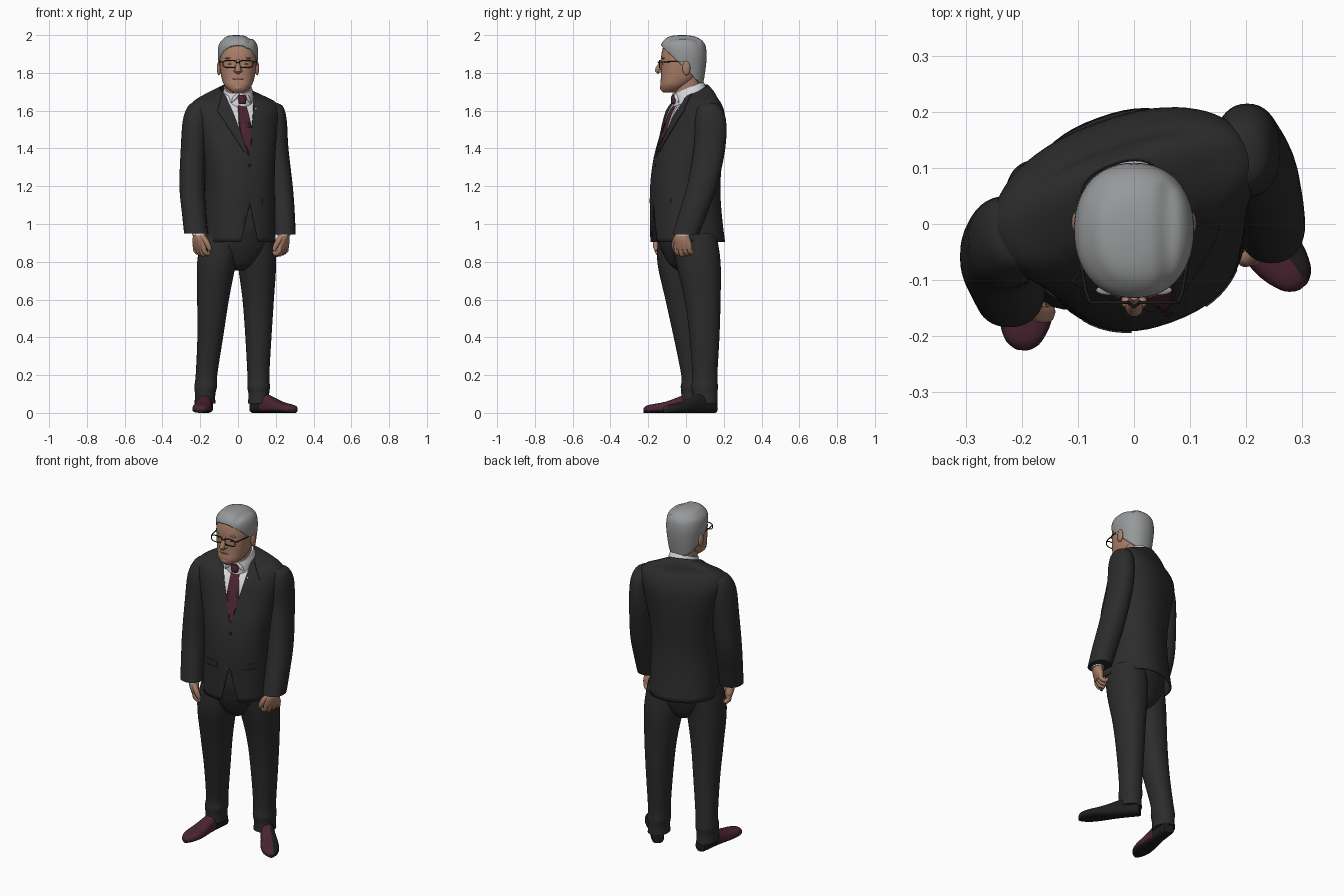
import bpy, bmesh, math
from mathutils import Vector, Matrix

if "Cube" in bpy.data.objects:
    bpy.data.objects.remove(bpy.data.objects["Cube"])

YAW = math.radians(20)   # the torso is turned a little to its left


def material(name, r, g, b):
    m = bpy.data.materials.new(name)
    m.diffuse_color = (r, g, b, 1)
    m.use_nodes = True
    m.node_tree.nodes["Principled BSDF"].inputs["Base Color"].default_value = m.diffuse_color
    return m


SUIT = material("charcoal cloth", .025, .025, .026)
SHIRT = material("white cotton", .72, .72, .74)
TIE = material("burgundy", .07, .018, .032)
SKIN = material("skin", .40, .21, .14)
LIPS = material("lips", .27, .11, .08)
HAIR = material("grey hair", .31, .315, .32)
BLACK = material("black", .014, .012, .012)


def finish(name, bm, mats, rot=0, loc=(0, 0, 0)):
    me = bpy.data.meshes.new(name)
    bmesh.ops.recalc_face_normals(bm, faces=bm.faces[:])
    bm.to_mesh(me)
    bm.free()
    ob = bpy.data.objects.new(name, me)
    for m in mats:
        me.materials.append(m)
    ob.rotation_euler.z = rot
    ob.location = loc
    bpy.context.collection.objects.link(ob)
    return ob


def smooth_rings(rings, steps):
    """Catmull-Rom interpolation between ring parameters."""
    r = [rings[0]] + list(rings) + [rings[-1]]
    out = []
    for i in range(1, len(r) - 2):
        for s in range(steps):
            t = s / steps
            out.append([.5 * (2 * b + (c - a) * t + (2 * a - 5 * b + 4 * c - d) * t * t
                              + (3 * b - a - 3 * c + d) * t ** 3)
                        for a, b, c, d in zip(*r[i - 1:i + 3])])
    return out + [list(rings[-1])]


def power(v, n):
    return math.copysign(abs(v) ** (2 / n), v)


def skin_rings(point, rings, seg, steps, caps=True):
    bm = bmesh.new()
    rows = [[bm.verts.new(point(p, 2 * math.pi * k / seg)) for k in range(seg)]
            for p in smooth_rings(rings, steps)]
    for a, b in zip(rows, rows[1:]):
        for k in range(seg):
            bm.faces.new((a[k], a[(k + 1) % seg], b[(k + 1) % seg], b[k]))
    if caps:
        bm.faces.new(rows[0])
        bm.faces.new(rows[-1])
    return bm


def loft_bm(rings, n=2.2, seg=40, steps=4, caps=True):
    """Rings are (z, centre x, centre y, radius x, radius y, tilt)."""
    def point(p, a):
        y = p[4] * power(math.sin(a), n)
        return p[1] + p[3] * power(math.cos(a), n), p[2] + y, p[0] + p[5] * y
    rings = [tuple(r) + (0,) * (6 - len(r)) for r in rings]
    return skin_rings(point, rings, seg, steps, caps)


def loft(name, mat, rings, rot=0, loc=(0, 0, 0), **kw):
    return finish(name, loft_bm(rings, **kw), [mat], rot, loc)


def ball(name, mat, centre, radii, rot=0):
    bm = bmesh.new()
    bmesh.ops.create_uvsphere(bm, u_segments=20, v_segments=12, radius=1,
                              matrix=Matrix.Translation(centre) @ Matrix.Diagonal((*radii, 1)))
    return finish(name, bm, [mat], rot)


def tube(name, mat, pts, r, closed=False, rot=0, loc=(0, 0, 0)):
    """Points are (x, y, z) or (x, y, z, radius factor)."""
    cu = bpy.data.curves.new(name, 'CURVE')
    cu.dimensions = '3D'
    cu.bevel_depth, cu.bevel_resolution, cu.use_fill_caps = r, 3, True
    sp = cu.splines.new('POLY')
    sp.points.add(len(pts) - 1)
    for q, p in zip(sp.points, pts):
        q.co = (*p[:3], 1)
        q.radius = p[3] if len(p) > 3 else 1
    sp.use_cyclic_u = closed
    tmp = bpy.data.objects.new(name + " path", cu)
    me = bpy.data.meshes.new_from_object(tmp)
    bpy.data.objects.remove(tmp)
    bm = bmesh.new()
    bm.from_mesh(me)
    return finish(name, bm, [mat], rot, loc)


# Jacket: one lofted shell, cut along the shirt, tie, lapel and hem lines
bm = loft_bm([(.905, .004, .008, .193, .192), (1.05, .004, -.002, .188, .184), (1.2, .004, -.006, .183, .18),
              (1.35, .004, .01, .195, .174), (1.48, .002, .036, .218, .156), (1.57, 0, .05, .238, .138),
              (1.625, 0, .052, .24, .114, .06), (1.655, 0, .05, .215, .094, .15), (1.68, 0, .047, .155, .088, .3),
              (1.705, 0, .035, .082, .082, .42)], n=2.35, seg=64, caps=False)


def cut(a, b):
    """Cut along the line a-b, given as (x, z) on the front, and its mirror image."""
    for s in (1, -1):
        no = Vector((b[1] - a[1], 0, s * (a[0] - b[0])))
        bmesh.ops.bisect_plane(bm, geom=bm.verts[:] + bm.edges[:] + bm.faces[:],
                               plane_co=(s * a[0], 0, a[1]), plane_no=no)


def front(test):
    out = []
    for f in bm.faces:
        c = f.calc_center_median()
        if c.y < .01 and test(abs(c.x), c.z):
            out.append(f)
    return out


def raise_faces(faces, d):
    geo = bmesh.ops.extrude_face_region(bm, geom=faces)["geom"]
    bmesh.ops.translate(bm, verts=[g for g in geo if isinstance(g, bmesh.types.BMVert)], vec=(0, -d, 0))


def opening(x, z):
    return z > 1.36 and x < .085 * (z - 1.36) / .35


def tie_half(z):
    return .02 + .026 * (1.66 - z) / .26


def lapel(x, z):
    edge = .14 * (z - 1.34) / .26 if z < 1.6 else .14 - .055 * (z - 1.6) / .1
    return z > 1.37 and x < edge and not opening(x, z)


for line in (((0, 1.36), (.085, 1.71)), ((.02, 1.66), (.046, 1.4)), ((0, 1.34), (.14, 1.6)),
             ((.14, 1.6), (.085, 1.7)), ((0, 1.11), (.05, .9)), ((.07, 1), (.07, 1.2)),
             ((.145, 1), (.145, 1.2)), ((0, 1.11), (1, 1.11)), ((0, 1.135), (1, 1.135))):
    cut(*line)
for f in front(opening):
    f.material_index = 1
for f in front(lambda x, z: opening(x, z) and x < tie_half(z)):
    f.material_index = 2
raise_faces(front(lambda x, z: opening(x, z) and x < tie_half(z)), .008)
raise_faces(front(lapel), .005)
raise_faces(front(lambda x, z: .07 < x < .145 and 1.11 < z < 1.135), .003)
bmesh.ops.delete(bm, geom=front(lambda x, z: z < 1.11 and x < .05 * (1.11 - z) / .21), context='FACES')
jacket = finish("jacket", bm, [SUIT, SHIRT, TIE], YAW)
mod = jacket.modifiers.new("cloth thickness", 'SOLIDIFY')
mod.thickness, mod.offset = .008, -1
ball("jacket_button", BLACK, (.002, -.171, 1.31), (.008, .005, .008), YAW)
ball("lapel_pin", SHIRT, (.075, -.072, 1.61), (.006, .006, .006), YAW)

# Collar, neck and tie knot
loft("shirt_collar", SHIRT, [(1.655, 0, .024, .082, .09, .4), (1.69, 0, .02, .08, .086, .4),
                             (1.722, 0, .014, .073, .078, .42)])
loft("neck", SKIN, [(1.66, 0, .012, .066, .07), (1.72, 0, .008, .066, .07), (1.80, 0, .005, .07, .075)])
loft("tie_knot", TIE, [(1.635, 0, -.064, .017, .014), (1.65, 0, -.066, .021, .017),
                       (1.682, 0, -.06, .026, .017)], rot=YAW, seg=16)
for s in (-1, 1):
    tube("collar_wing", SHIRT, [(s * .014, -.063, 1.69, .7), (s * .036, -.062, 1.668, 1.2),
                                (s * .055, -.056, 1.642, .3)], .009, rot=YAW * .8)

# Trousers: hips and two legs
loft("trouser_hips", SUIT, [(.755, 0, .015, .035, .06), (.79, 0, .012, .09, .1), (.86, 0, .008, .16, .13),
                            (.92, 0, .006, .18, .145), (1.0, 0, .003, .176, .155), (1.15, 0, 0, .16, .14)], rot=YAW)
loft("trouser_leg_right", SUIT, [(.95, -.09, -.025, .1, .12), (.8, -.113, -.035, .103, .117),
                                 (.6, -.132, -.015, .084, .094), (.4, -.147, .012, .068, .077),
                                 (.2, -.167, .04, .057, .065), (.14, -.171, .042, .06, .07),
                                 (.1, -.174, .042, .054, .067), (.05, -.175, .044, .055, .07)])
loft("trouser_leg_left", SUIT, [(.95, .09, .04, .1, .12), (.8, .1, .064, .102, .119),
                                (.6, .107, .088, .083, .095), (.4, .108, .098, .069, .079),
                                (.2, .108, .1, .058, .066), (.14, .109, .099, .06, .07),
                                (.1, .11, .1, .055, .066), (.05, .11, .1, .057, .067)])


# Shoes: sections along the foot, flat below and rounded above
def shoe(name, heel, toe, start, edge):
    d = Vector((toe[0] - heel[0], toe[1] - heel[1], 0))
    size = d.length / .33
    d.normalize()
    side = Vector((-d.y, d.x, 0))

    def point(p, a):
        z = p[2] * (.5 + .5 * power(math.sin(a), 3))
        v = p[1] * power(math.cos(a), 2.6) * (1 - .25 * z / .1)
        return Vector((*heel, z)) + d * p[0] * size + side * v
    bm = skin_rings(point, [(0, .026, .06), (.012, .038, .08), (.09, .043, .1), (.15, .046, .082),
                            (.21, .053, .06), (.27, .051, .048), (.31, .036, .04),
                            (.325, .02, .03), (.33, .008, .02)], 28, 3)
    # burgundy upper towards the front, dark sole, heel and outer edge
    for f in bm.faces:
        c = f.calc_center_median() - Vector((*heel, 0))
        f.material_index = 1 if c.z > .016 and c.dot(d) > start and c.dot(side) < edge else 0
    finish(name, bm, [BLACK, TIE])


shoe("shoe_right", (-.165, .105), (-.2, -.225), .12, 1)
shoe("shoe_left", (.082, .15), (.302, -.112), .1, .012)

# Sleeves
loft("sleeve_right", SUIT, [(1.645, -.2, -.012, .03, .035), (1.625, -.212, -.018, .052, .06),
                            (1.55, -.226, -.03, .066, .08), (1.4, -.236, -.04, .067, .082),
                            (1.2, -.243, -.06, .067, .078), (1.05, -.232, -.095, .064, .07),
                            (.95, -.222, -.118, .063, .066)])
loft("sleeve_left", SUIT, [(1.64, .18, .118, .03, .035), (1.62, .19, .122, .05, .06),
                           (1.55, .2, .13, .058, .082), (1.4, .205, .125, .062, .083),
                           (1.2, .225, .085, .065, .08), (1.05, .238, .035, .063, .075),
                           (.945, .245, 0, .06, .07)])


# Shirt cuffs and hands; s is the side, the palm faces the body
def hand(side, s, x, y, yaw):
    put = dict(rot=yaw, loc=(x, y, 0))
    loft("cuff_" + side, SHIRT, [(.965, 0, 0, .034, .04), (.938, 0, 0, .033, .04)], steps=1, **put)
    loft("palm_" + side, SKIN, [(.96, 0, 0, .024, .03), (.925, 0, -.002, .027, .043),
                                (.895, -s * .004, 0, .025, .05), (.865, -s * .008, 0, .018, .048)], **put)
    for i in range(4):
        fy = -.039 + .026 * i
        low = .828 + .005 * abs(i - 1)
        tube("finger_" + side, SKIN, [(-s * .002, fy, .89), (-s * .006, fy, .86), (-s * .018, fy, low + .012),
                                      (-s * .034, fy, low + .008, .9), (-s * .042, fy, low + .022, .7)], .0135, **put)
    tube("thumb_" + side, SKIN, [(0, -.03, .935, 1.2), (-s * .012, -.052, .905, 1.1),
                                 (-s * .022, -.06, .88), (-s * .03, -.058, .86, .7)], .014, **put)


hand("right", -1, -.207, -.125, math.radians(35))
hand("left", 1, .243, -.018, math.radians(-25))

# Head and ears
loft("head", SKIN, [(1.696, 0, -.09, .025, .03), (1.708, 0, -.078, .048, .053), (1.735, 0, -.06, .073, .076),
                    (1.77, 0, -.038, .086, .095), (1.81, 0, -.028, .093, .104), (1.85, 0, -.024, .097, .108),
                    (1.90, 0, -.02, .098, .11), (1.945, 0, -.018, .088, .098), (1.97, 0, -.018, .05, .06)], n=2.3)

# Hair: larger shell cut by a plane sloping from the forehead to the nape
bm = loft_bm([(1.72, 0, .026, .07, .06), (1.77, 0, .012, .087, .084), (1.84, 0, -.004, .101, .11),
              (1.90, 0, -.01, .107, .119), (1.95, 0, -.015, .101, .116), (1.98, .0, -.018, .078, .092),
              (1.995, -.008, -.022, .048, .058), (2.0, -.01, -.022, .012, .015)], seg=56)
bmesh.ops.bisect_plane(bm, geom=bm.verts[:] + bm.edges[:] + bm.faces[:], plane_co=(0, -.13, 1.943),
                       plane_no=(0, .205, .215), clear_inner=True)
for v in bm.verts:   # side parting
    if v.co.z > 1.93 and v.co.y < .07:
        v.co.z -= .008 * math.exp(-((v.co.x - .06) / .014) ** 2)
hair = finish("hair", bm, [HAIR])
mod = hair.modifiers.new("hair thickness", 'SOLIDIFY')
mod.thickness, mod.offset = .018, -1

# Face and glasses
tube("nose", SKIN, [(0, -.128, 1.868, .6), (0, -.138, 1.845, .75), (0, -.147, 1.822, 1.1),
                    (0, -.15, 1.812, 1.15), (0, -.14, 1.802, .9)], .014)
ball("mouth", LIPS, (0, -.128, 1.768), (.03, .007, .005))
ball("chin", SKIN, (0, -.118, 1.722), (.03, .02, .02))
for s in (-1, 1):
    ball("ear", SKIN, (s * .101, .002, 1.825), (.011, .021, .038))
    ball("nostril", SKIN, (s * .013, -.138, 1.81), (.01, .012, .009))
    ball("eyebrow", HAIR, (s * .042, -.118, 1.878), (.026, .009, .004))
    ball("eye", BLACK, (s * .04, -.121, 1.847), (.01, .006, .004))
    rim = [(s * .043 + .036 * power(math.cos(a), 3.2), -.14,
            1.847 + .019 * power(math.sin(a), 3.2)) for a in [k * math.pi / 14 for k in range(28)]]
    tube("glasses_rim", BLACK, rim, .0028, closed=True)
    tube("glasses_arm", BLACK, [(s * .079, -.139, 1.858), (s * .086, -.12, 1.858), (s * .097, -.06, 1.86),
                                (s * .102, .0, 1.858), (s * .102, .018, 1.84)], .003)
tube("glasses_bridge", BLACK, [(-.01, -.14, 1.853), (0, -.148, 1.857), (.01, -.14, 1.853)], .003)

# Smooth shading with sharp edges kept
bpy.ops.object.select_all(action='SELECT')
bpy.context.view_layer.objects.active = jacket
bpy.ops.object.shade_smooth_by_angle(angle=math.radians(40))
